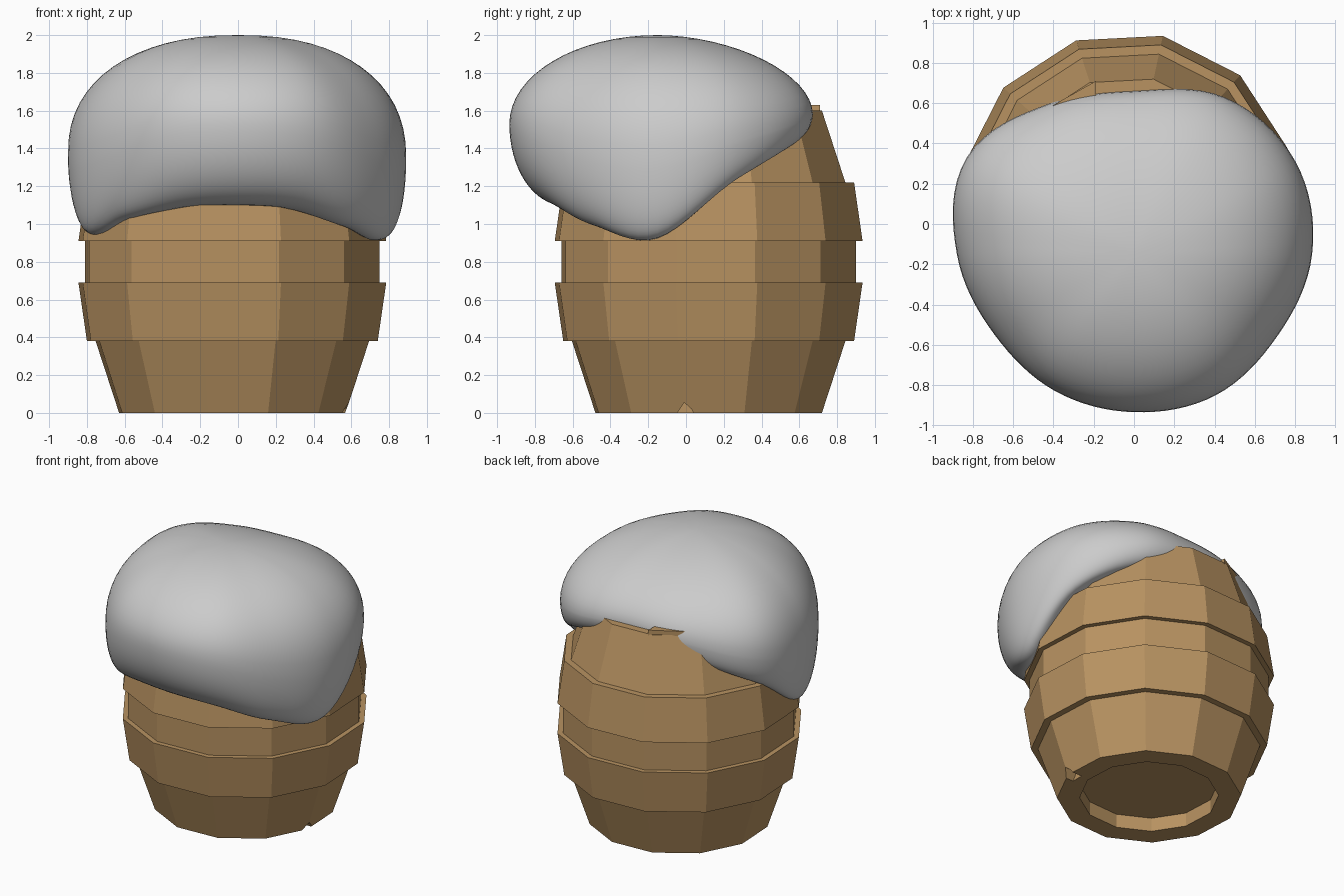
import bpy, bmesh
from math import sin, cos, pi, radians, floor

if "Cube" in bpy.data.objects:
    bpy.data.objects.remove(bpy.data.objects["Cube"])


def make_object(name, verts, faces, color=None, smooth=False):
    me = bpy.data.meshes.new(name)
    me.from_pydata(verts, [], faces)
    bm = bmesh.new()
    bm.from_mesh(me)
    bmesh.ops.recalc_face_normals(bm, faces=bm.faces)
    bm.to_mesh(me)
    bm.free()
    ob = bpy.data.objects.new(name, me)
    bpy.context.collection.objects.link(ob)
    if smooth:
        me.polygons.foreach_set("use_smooth", [True] * len(me.polygons))
    if color:
        me.materials.append(color)
    return ob


def loft(rings, start, end):
    """Faces and vertices joining equal rings, closed by a pole at each end."""
    n = len(rings[0])
    verts = [start] + [p for ring in rings for p in ring] + [end]
    last = len(verts) - 1
    faces = []
    for j in range(n):
        k = (j + 1) % n
        faces.append((0, 1 + j, 1 + k))
        faces.append((last, last - n + k, last - n + j))
        for i in range(len(rings) - 1):
            a = 1 + i * n
            faces.append((a + j, a + n + j, a + n + k, a + k))
    return verts, faces


def prism(name, outline, axis, lo, hi, color=None):
    """Extrude a 2D outline along x (outline in y, z) or z (outline in x, y)."""
    n = len(outline)
    verts = [((d, u, v) if axis == 'x' else (u, v, d)) for d in (lo, hi) for u, v in outline]
    faces = [tuple(range(n)), tuple(range(n, 2 * n))]
    faces += [(i, (i + 1) % n, n + (i + 1) % n, n + i) for i in range(n)]
    return make_object(name, verts, faces, color)


wood = bpy.data.materials.new("wood")
wood.diffuse_color = (0.48, 0.29, 0.12, 1)
wood.use_nodes = True
wood.node_tree.nodes["Principled BSDF"].inputs["Base Color"].default_value = wood.diffuse_color

# Barrel: twelve-sided, same profile above and below mid height, recessed ends
BX, BY, H = -0.03, 0.12, 1.60
half = [(0.463, 0.10), (0.463, 0), (0.613, 0), (0.74, 0.38), (0.787, 0.38),
        (0.833, 0.69), (0.797, 0.69)]
profile = half + [(r, H - z) for r, z in reversed(half)]
angles = [radians(18 + 30 * i) for i in range(12)]
rings = [[(BX + r * cos(a), BY + r * sin(a), z) for a in angles] for r, z in profile]
barrel = make_object("barrel", *loft(rings, (BX, BY, 0.10), (BX, BY, H - 0.10)), wood)

# Chip in the barrel's foot
cutter = prism("foot_chip_cutter", [(-0.06, -0.02), (0.05, -0.02), (0.03, 0.02), (-0.01, 0.055)],
               'x', 0.49, 0.75, wood)
cutter.hide_render = True
cutter.hide_set(True)
chip = barrel.modifiers.new("chip", 'BOOLEAN')
chip.operation, chip.object, chip.solver = 'DIFFERENCE', cutter, 'EXACT'

# Splinter lying on the rim
prism("rim_splinter", [(-0.48, 0.54), (-0.19, 0.61), (-0.19, 0.71), (-0.35, 0.62)],
      'z', 1.59, 1.63, wood)


# Soft foam: keys every 30 degrees, counter-clockwise from +x
def keyed(keys, a):
    n = len(keys)
    t = a / (2 * pi) * n
    i = floor(t)
    f = t - i
    p, q, r, s = (keys[(i + d) % n] for d in (-1, 0, 1, 2))
    return q + 0.5 * f * (r - p + f * (2 * p - 5 * q + 4 * r - s + f * (3 * (q - r) + s - p)))


widest = [.885, .925, .90, .81, .86, .96, .88, .80, .785, .785, .81, .82]
widest_z = [1.33, 1.45, 1.55, 1.60, 1.55, 1.45, 1.33, 1.38, 1.50, 1.53, 1.50, 1.38]
lip = [.74, .83, .80, .70, .80, .86, .76, .66, .54, .50, .54, .64]
lip_z = [.925, 1.24, 1.42, 1.48, 1.42, 1.24, .95, 1.03, 1.09, 1.10, 1.08, .99]
FY, TOP, SEG = -0.15, 2.0, 96


def foam_ring(t):
    """t runs 0 at the crown, 1 at the widest line, 2 at the lip, 3 underneath."""
    ring = []
    for j in range(SEG):
        a = 2 * pi * j / SEG
        R, zw, rl, zl = (keyed(k, a) for k in (widest, widest_z, lip, lip_z))
        side = cos(a) ** 2
        if t <= 1:
            e = 2 / (2 + 0.3 * side - 0.2 * max(0, sin(a)))
            r = R * sin(t * pi / 2) ** e
            z = zw + (TOP - zw) * max(0, cos(t * pi / 2)) ** e
        elif t <= 2:
            s = (t - 1) * pi / 2
            r = rl + (R - rl) * max(0, cos(s)) ** (1 - 0.3 * side)
            z = zw - (zw - zl) * sin(s)
        else:
            f = t - 2
            r = rl * (1 - f)
            z = zl + (1.15 - zl) * f ** 0.8
        ring.append((r * cos(a), FY + r * sin(a), z))
    return ring


steps = [i / 16 for i in range(1, 33)] + [2.15, 2.4, 2.7]
make_object("foam", *loft([foam_ring(t) for t in steps], (0, FY, TOP), (0, FY, 1.15)), smooth=True)
